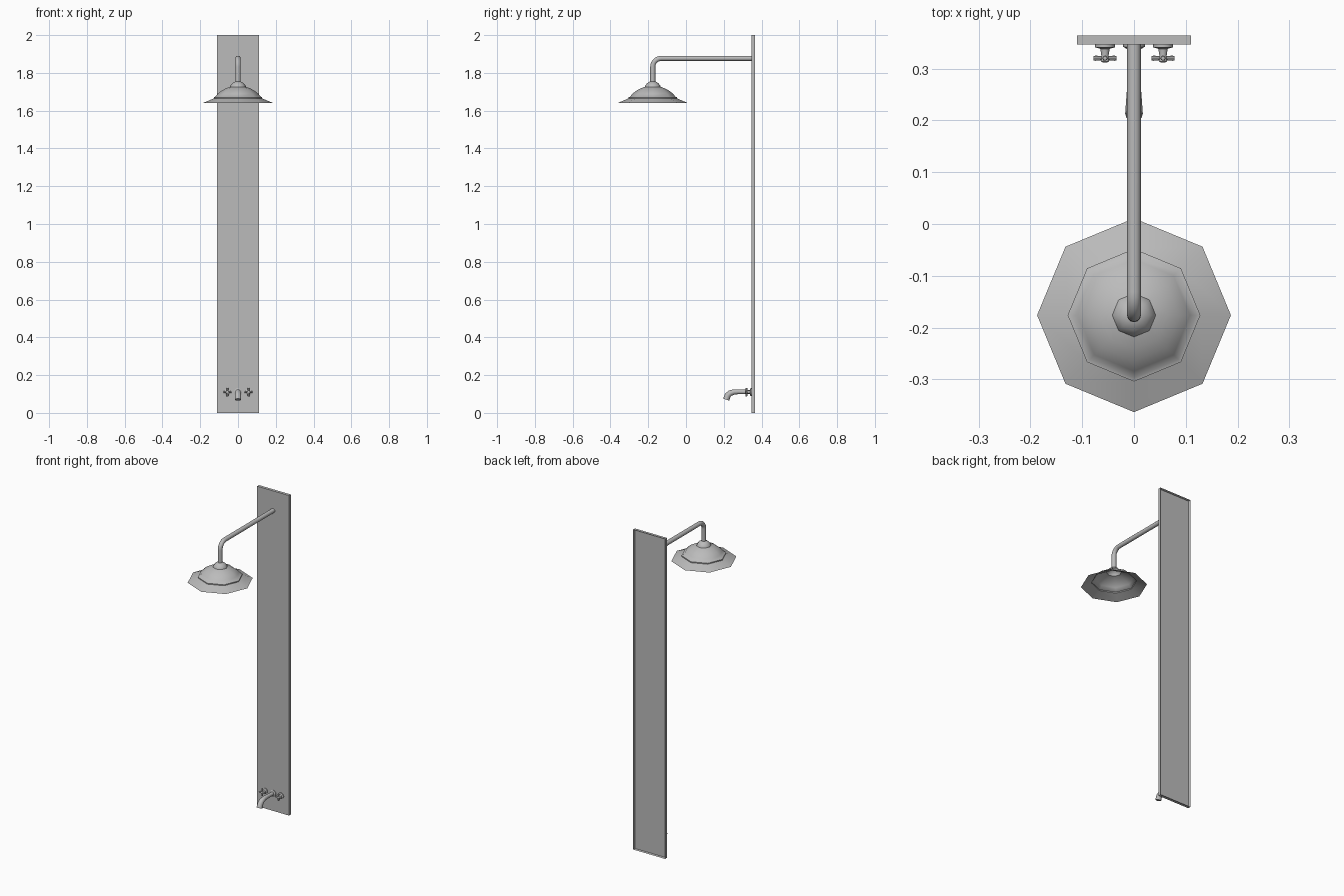
import bpy, bmesh, math
from mathutils import Vector, Matrix

cube = bpy.data.objects.get("Cube")
if cube:
    bpy.data.objects.remove(cube, do_unlink=True)

steel = bpy.data.materials.new("grey_metal")
steel.use_nodes = True
GREY = (0.5, 0.5, 0.5, 1)
steel.diffuse_color = GREY
steel.node_tree.nodes["Principled BSDF"].inputs["Base Color"].default_value = GREY


def finish(name, bm, smooth=None):
    mesh = bpy.data.meshes.new(name)
    bm.to_mesh(mesh)
    bm.free()
    obj = bpy.data.objects.new(name, mesh)
    bpy.context.collection.objects.link(obj)
    mesh.materials.append(steel)
    if smooth:
        bpy.ops.object.select_all(action='DESELECT')
        obj.select_set(True)
        bpy.context.view_layer.objects.active = obj
        bpy.ops.object.shade_smooth_by_angle(angle=math.radians(smooth))
    return obj


def loft(bm, rings, cap_start=True, cap_end=True):
    loops = [[bm.verts.new(p) for p in ring] for ring in rings]
    n = len(loops[0])
    for a, b in zip(loops, loops[1:]):
        for i in range(n):
            j = (i + 1) % n
            bm.faces.new((a[i], a[j], b[j], b[i]))
    if cap_start:
        bm.faces.new(loops[0][::-1])
    if cap_end:
        bm.faces.new(loops[-1])


def circle(centre, u, v, radius, sides):
    return [centre + radius * (math.cos(t) * u + math.sin(t) * v)
            for t in (2 * math.pi * i / sides for i in range(sides))]


def tube(name, points, sides):
    """Sweep (y, z, radius) points in the x = 0 plane."""
    path = [Vector((0, y, z)) for y, z, r in points]
    side = Vector((1, 0, 0))
    rings = []
    for i, p in enumerate(path):
        along = (path[min(i + 1, len(path) - 1)] - path[max(i - 1, 0)]).normalized()
        rings.append(circle(p, side, along.cross(side), points[i][2], sides))
    bm = bmesh.new()
    loft(bm, rings)
    return finish(name, bm, 40)


def turned(bm, profile, x, z, sides):
    """Turn (y, radius) points around a front-to-back axis."""
    loft(bm, [circle(Vector((x, y, z)), Vector((1, 0, 0)), Vector((0, 0, 1)), r, sides)
              for y, r in profile])


# Back panel: shallow tray, open at the back
bm = bmesh.new()
bmesh.ops.create_cube(bm, size=1, matrix=Matrix.Translation((0, 0.355, 1))
                      @ Matrix.Diagonal((0.22, 0.018, 2, 1)))
back = [f for f in bm.faces if f.normal.y > 0.9]
bmesh.ops.inset_region(bm, faces=back, thickness=0.003)
bmesh.ops.translate(bm, verts=back[0].verts, vec=(0, -0.014, 0))
finish("back_panel", bm)

# Overhead arm with a rounded elbow
HEAD_Y, ARM_Z, PIPE, BEND = -0.176, 1.877, 0.0135, 0.045
arm = [(0.347, ARM_Z, PIPE)]
for i in range(9):
    t = math.pi / 2 * i / 8
    arm.append((HEAD_Y + BEND * (1 - math.sin(t)), ARM_Z - BEND * (1 - math.cos(t)), PIPE))
arm.append((HEAD_Y, 1.745, PIPE))
tube("shower_arm", arm, 12)

# Eight-sided shower head with a thin brim, stepped dome and collar
profile = [(0.187, 1.64), (0.128, 1.665), (0.128, 1.671), (0.121, 1.673),
           (0.108, 1.689), (0.088, 1.705), (0.065, 1.718), (0.042, 1.726),
           (0.040, 1.733), (0.030, 1.745), (0.014, 1.755)]
X, Y = Vector((1, 0, 0)), Vector((0, 1, 0))
bm = bmesh.new()
loft(bm, [circle(Vector((0, HEAD_Y, z)), X, Y, r, 8) for r, z in profile], cap_start=False)
finish("shower_head", bm, 50)

# Spout with wall flange
tube("spout", [(0.347, 0.11, 0.011), (0.28, 0.112, 0.0125), (0.255, 0.111, 0.014),
               (0.235, 0.105, 0.0155), (0.221, 0.093, 0.0165), (0.213, 0.07, 0.017)], 12)
bm = bmesh.new()
turned(bm, [(0.347, 0.021), (0.342, 0.021), (0.338, 0.014)], 0, 0.11, 12)
finish("spout_flange", bm, 40)

# Two taps with cross handles
for name, x in (("right", -0.056), ("left", 0.056)):
    bm = bmesh.new()
    turned(bm, [(0.347, 0.019), (0.341, 0.019), (0.338, 0.009), (0.325, 0.007),
                (0.314, 0.008), (0.312, 0.005)], x, 0.11, 12)
    finish(name + "_tap_body", bm, 40)
    bm = bmesh.new()
    for axis, other in ((X, Vector((0, 0, 1))), (Vector((0, 0, 1)), X)):
        centre = Vector((x, 0.32, 0.11))
        loft(bm, [circle(centre + axis * d, other, Y, r, 8)
                  for d, r in ((-0.022, 0.004), (-0.018, 0.005), (0, 0.0035),
                               (0.018, 0.005), (0.022, 0.004))])
    bmesh.ops.recalc_face_normals(bm, faces=bm.faces)
    finish(name + "_tap_handle", bm, 40)
